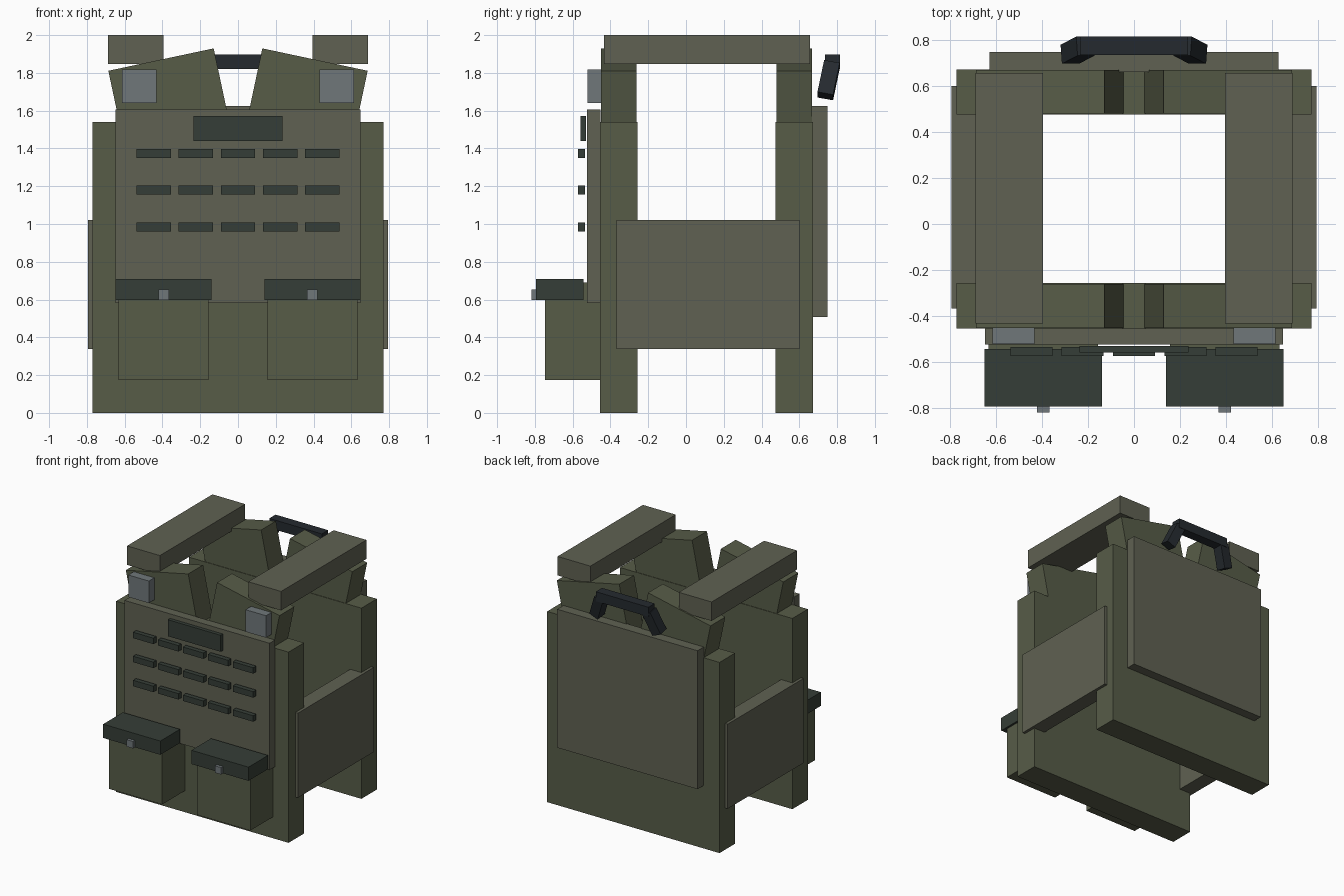
import bpy
from math import radians
from mathutils import Euler

if "Cube" in bpy.data.objects:
    bpy.data.objects.remove(bpy.data.objects["Cube"])


def material(name, rgb):
    m = bpy.data.materials.new(name)
    m.diffuse_color = (*rgb, 1)
    m.use_nodes = True
    m.node_tree.nodes["Principled BSDF"].inputs["Base Color"].default_value = m.diffuse_color
    return m


OLIVE = material("olive_cloth", (0.095, 0.107, 0.064))
PLATE = material("plate_cloth", (0.115, 0.12, 0.085))
DARK = material("dark_webbing", (0.036, 0.048, 0.038))
BLACK = material("handle_rubber", (0.018, 0.023, 0.028))
GREY = material("grey_metal", (0.16, 0.185, 0.195))


def box(name, x, y, z, mat, rot=(0, 0, 0)):
    """Box from (min, max) ranges, rotated about its own centre (degrees)."""
    r = (x, y, z)
    bpy.ops.mesh.primitive_cube_add(size=1, location=[(a + b) / 2 for a, b in r])
    o = bpy.context.object
    o.name = name
    rotation = Euler([radians(a) for a in rot]).to_matrix().to_4x4()
    for v in o.data.vertices:
        v.co = [c * abs(b - a) for c, (a, b) in zip(v.co, r)]
    o.data.transform(rotation)
    o.data.materials.append(mat)
    return o


def pair(name, x, y, z, mat, rot=(0, 0, 0)):
    """Right-hand box plus its mirror image across x = 0."""
    box(name + "_right", x, y, z, mat, rot)
    box(name + "_left", (-x[1], -x[0]), y, z, mat, (rot[0], -rot[1], -rot[2]))


# Front and back body panels with tilted chest wings
for side, y in (("front", (-0.455, -0.257)), ("back", (0.475, 0.672))):
    box(side + "_panel", (-0.77, 0.77), y, (0, 1.54), OLIVE)
    wing_y = (y[0] + 0.004, y[1] - 0.004)
    pair(side + "_wing", (0.079, 0.649), wing_y, (1.455, 1.875), OLIVE, (0, 12, 0))

# Armour plates, side panels and shoulder straps
box("front_plate", (-0.648, 0.648), (-0.523, -0.453), (0.582, 1.605), PLATE)
box("back_plate", (-0.627, 0.627), (0.66, 0.748), (0.507, 1.625), PLATE)
pair("side_panel", (0.67, 0.793), (-0.368, 0.6), (0.337, 1.02), PLATE)
pair("shoulder_strap", (0.395, 0.688), (-0.433, 0.656), (1.847, 2.0), PLATE)

# Shoulder buckles and chest patch
pair("shoulder_buckle", (0.432, 0.615), (-0.521, -0.445), (1.64, 1.818), GREY)
box("chest_patch", (-0.236, 0.236), (-0.559, -0.53), (1.44, 1.573), DARK)

# Webbing loops in three rows of five
for row in range(3):
    for col in range(5):
        cx, cz = (col - 2) * 0.223, 0.985 + row * 0.194
        box(f"webbing_loop_{row}_{col}", (cx - 0.091, cx + 0.091),
            (-0.573, -0.535), (cz - 0.024, cz + 0.024), DARK)

# Pouches with lids and clasps
pair("pouch", (0.156, 0.632), (-0.746, -0.455), (0.173, 0.69), OLIVE)
pair("pouch_lid", (0.139, 0.649), (-0.793, -0.543), (0.597, 0.708), DARK)
pair("pouch_clasp", (0.366, 0.422), (-0.818, -0.79), (0.597, 0.653), GREY)

# Carry handle: top bar and splayed legs
box("handle_bar", (-0.235, 0.235), (0.735, 0.815), (1.82, 1.897), BLACK)
pair("handle_leg", (0.205, 0.285), (0.713, 0.797), (1.669, 1.854), BLACK, (-11, -22, 0))
